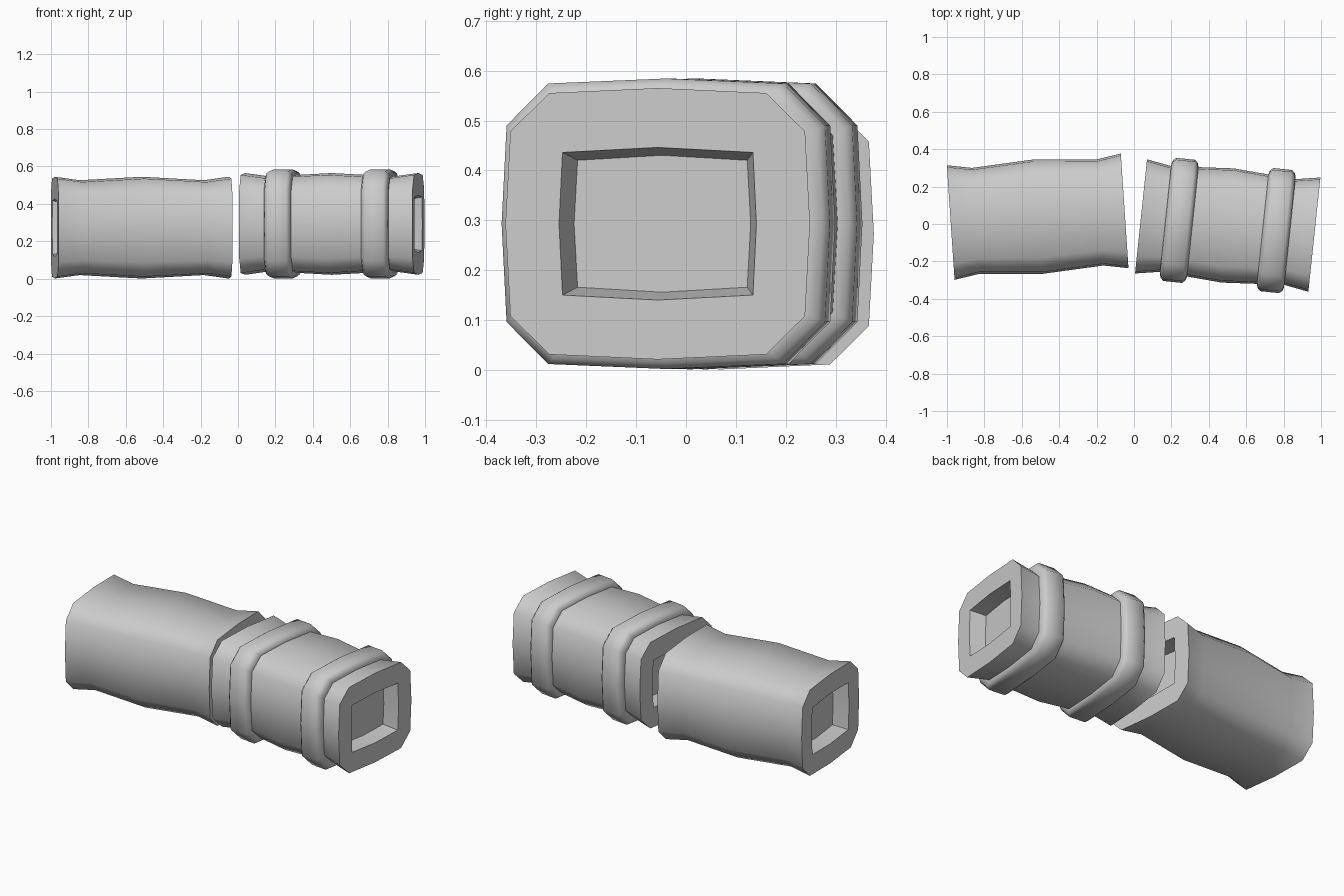
import bpy, bmesh, math

if "Cube" in bpy.data.objects:
    bpy.data.objects.remove(bpy.data.objects["Cube"])


def mirror_quadrant(q):
    """Mirror four quadrant points (side mid, two corner points, top mid) into a 12-point loop."""
    (a, _), b, c, (_, d) = q
    return [(a, 0), b, c, (0, d), (-c[0], c[1]), (-b[0], b[1]),
            (-a, 0), (-b[0], -b[1]), (-c[0], -c[1]), (0, -d), (c[0], -c[1]), (b[0], -b[1])]


def outline(off):
    """Chamfered, slightly bulged section, grown by off."""
    return mirror_quadrant([(0.307 + off, 0), (0.297 + off, 0.185 + off / 2),
                            (0.219 + off * 0.75, 0.262 + off * 0.8), (0, 0.272 + off * 0.8)])


def socket(off):
    """Four-cornered, slightly bulged hole section."""
    corner = (0.192 + off, 0.143 + off * 0.75)
    return mirror_quadrant([(0.199 + off, 0), corner, corner, (0, 0.153 + off * 0.75)])


def loft(name, sections, loc, angle, closed=False):
    """Skin sections given as (position along x, loop)."""
    bm = bmesh.new()
    loops = [[bm.verts.new((x, y, z)) for y, z in pts] for x, pts in sections]
    pairs = list(zip(loops, loops[1:]))
    if closed:
        pairs.append((loops[-1], loops[0]))
    for a, b in pairs:
        for i in range(12):
            j = (i + 1) % 12
            bm.faces.new((a[i], a[j], b[j], b[i]))
    if not closed:
        bm.faces.new(loops[0])
        bm.faces.new(loops[-1])
    bmesh.ops.remove_doubles(bm, verts=bm.verts[:], dist=1e-5)
    bmesh.ops.recalc_face_normals(bm, faces=bm.faces[:])
    me = bpy.data.meshes.new(name)
    bm.to_mesh(me)
    bm.free()
    ob = bpy.data.objects.new(name, me)
    bpy.context.collection.objects.link(ob)
    ob.location = loc
    ob.rotation_euler.z = angle
    bpy.ops.object.select_all(action='DESELECT')
    ob.select_set(True)
    bpy.context.view_layer.objects.active = ob
    bpy.ops.object.shade_smooth_by_angle(angle=math.radians(50))
    return ob


END, NECK, DEPTH = 0.466, 0.333, 0.09
half = [(-END + DEPTH, socket(-0.021)), (-END, socket(0)), (-END, outline(0)), (-NECK, outline(-0.023))]
body = half + [(0, outline(0))] + [(-x, pts) for x, pts in reversed(half)]

# Plain bar and banded bar, each with a recessed socket in both ends
left_loc, left_angle = (-0.515, 0.039, 0.273), math.radians(3.85)
right_loc, right_angle = (0.501, -0.008, 0.293), math.radians(-6.0)
loft("plain_bar", body, left_loc, left_angle)
loft("banded_bar", body, right_loc, right_angle)

# Rounded bands around the right bar
rim = [(-0.073, -0.05), (-0.073, -0.010), (-0.066, 0.010), (-0.050, 0.024)]
rim += [(-x, o) for x, o in reversed(rim)]
for name, s in (("inner_band", -0.261), ("outer_band", 0.261)):
    loc = (right_loc[0] + s * math.cos(right_angle),
           right_loc[1] + s * math.sin(right_angle), right_loc[2])
    loft(name, [(x, outline(o)) for x, o in rim], loc, right_angle, closed=True)
